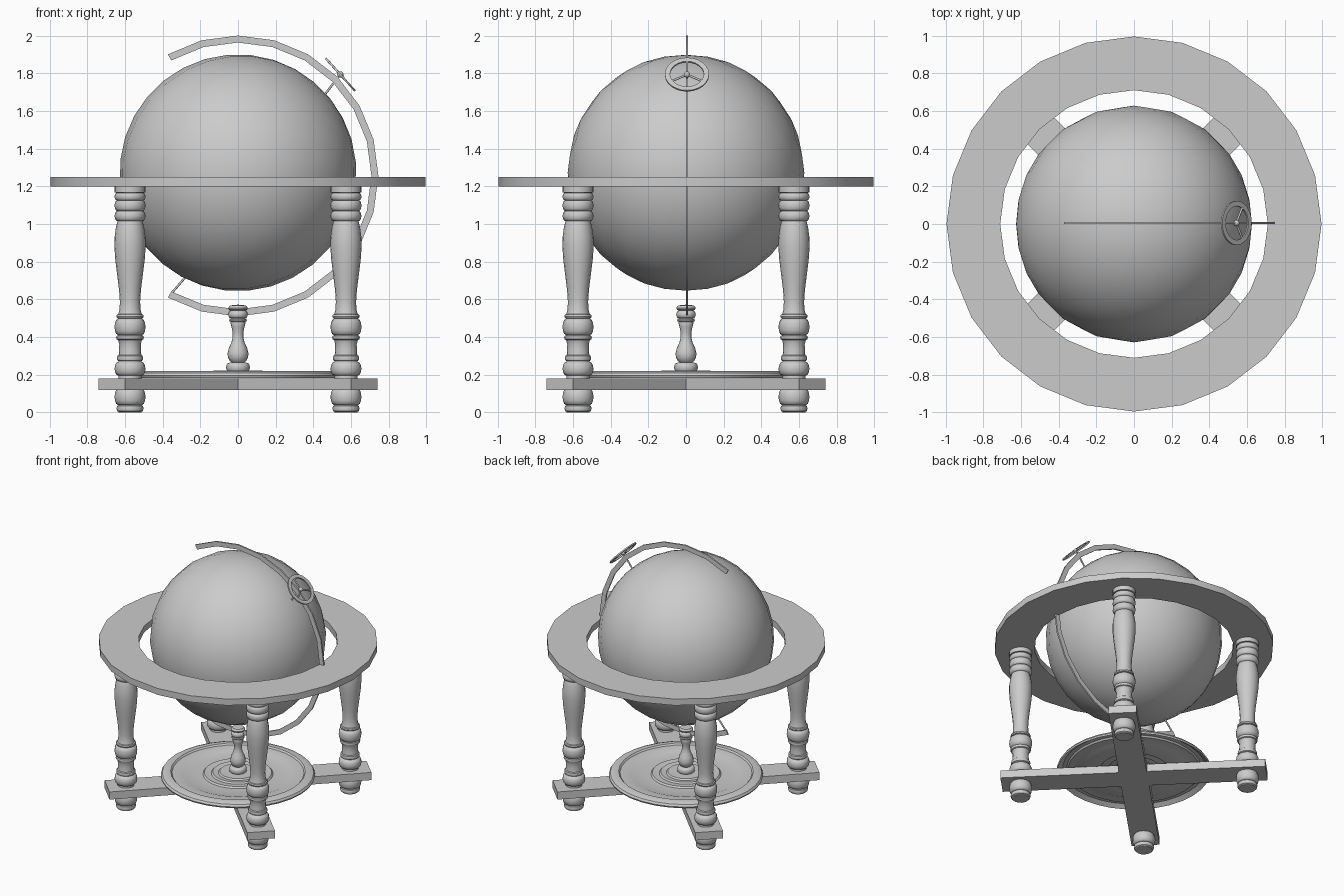
import bpy, bmesh, math
from mathutils import Vector, Matrix

cube = bpy.data.objects.get("Cube")
if cube:
    bpy.data.objects.remove(cube, do_unlink=True)

GREY = (0.6, 0.6, 0.6, 1.0)
mat = bpy.data.materials.new("plain grey")
mat.use_nodes = True
mat.diffuse_color = GREY
mat.node_tree.nodes["Principled BSDF"].inputs["Base Color"].default_value = GREY


def finish(name, bm, angle=30, matrix=None):
    """Turn a bmesh into a shaded object."""
    bmesh.ops.recalc_face_normals(bm, faces=bm.faces)
    me = bpy.data.meshes.new(name)
    bm.to_mesh(me)
    bm.free()
    me.materials.append(mat)
    ob = bpy.data.objects.new(name, me)
    bpy.context.collection.objects.link(ob)
    if matrix:
        ob.matrix_world = matrix
    bpy.ops.object.select_all(action='DESELECT')
    bpy.context.view_layer.objects.active = ob
    ob.select_set(True)
    bpy.ops.object.shade_smooth_by_angle(angle=math.radians(angle))
    return ob


def lathe(name, profile, sides, closed=False, angle=40, matrix=None):
    """Revolve (radius, z) points about z; zero radii become poles."""
    bm = bmesh.new()
    rows = []
    for r, z in profile:
        if r < 1e-5:
            rows.append([bm.verts.new((0, 0, z))] * sides)
        else:
            rows.append([bm.verts.new((r * math.cos(math.tau * i / sides),
                                       r * math.sin(math.tau * i / sides), z))
                         for i in range(sides)])
    pairs = list(zip(rows, rows[1:]))
    if closed:
        pairs.append((rows[-1], rows[0]))
    for a, b in pairs:
        for i in range(sides):
            j = (i + 1) % sides
            quad = list(dict.fromkeys([a[i], a[j], b[j], b[i]]))
            if len(quad) > 2:
                bm.faces.new(quad)
    return finish(name, bm, angle, matrix)


def bead(z0, z1, base, top, n=6):
    """Rounded turning between two heights."""
    return [(base + (top - base) * math.sin(math.pi * i / n),
             (z0 + z1) / 2 - (z1 - z0) / 2 * math.cos(math.pi * i / n))
            for i in range(n + 1)]


def prism(name, outline, z0, z1, matrix=None):
    """Extrude a flat outline along z."""
    bm = bmesh.new()
    f = bm.faces.new([bm.verts.new((x, y, z0)) for x, y in outline])
    ext = bmesh.ops.extrude_face_region(bm, geom=[f])
    bmesh.ops.translate(bm, vec=(0, 0, z1 - z0),
                        verts=[v for v in ext["geom"] if isinstance(v, bmesh.types.BMVert)])
    return finish(name, bm, 30, matrix)


def rod(name, a, b, radius, sides=8):
    """Round bar between two points."""
    a, b = Vector(a), Vector(b)
    d = b - a
    m = Matrix.Translation(a) @ d.to_track_quat('Z', 'Y').to_matrix().to_4x4()
    return lathe(name, [(0, 0), (radius, 0), (radius, d.length), (0, d.length)],
                 sides, angle=50, matrix=m)


# Globe, leaning on its axis
bm = bmesh.new()
bmesh.ops.create_uvsphere(bm, u_segments=24, v_segments=16, radius=0.628)
finish("globe", bm, 40, Matrix.Translation((0, 0, 1.272)) @ Matrix.Rotation(math.radians(40), 4, 'Y'))

# Flat horizon ring
lathe("horizon_ring", [(0.71, 1.2), (0.995, 1.2), (0.995, 1.25), (0.71, 1.25)], 24, closed=True, angle=30)

# Crossed base bars
h, e = 0.1, 0.947
cross = [(e, -h), (e, h), (h, h), (h, e), (-h, e), (-h, h),
         (-e, h), (-e, -h), (-h, -h), (-h, -e), (h, -e), (h, -h)]
prism("base_cross", cross, 0.12, 0.18, Matrix.Rotation(math.radians(45), 4, 'Z'))

# Four turned legs
leg = ([(0, 0), (0.06, 0)] + bead(0.003, 0.04, 0.06, 0.072, 4) + bead(0.04, 0.125, 0.064, 0.082)
       + [(0.06, 0.13), (0.06, 0.195)] + bead(0.195, 0.268, 0.062, 0.082)
       + bead(0.272, 0.305, 0.06, 0.07, 4)
       + [(0.058, 0.33), (0.057, 0.36), (0.062, 0.38)] + bead(0.385, 0.41, 0.064, 0.074, 4)
       + bead(0.412, 0.495, 0.066, 0.082) + bead(0.498, 0.522, 0.062, 0.073, 4)
       + [(0.055, 0.55), (0.054, 0.59), (0.058, 0.65), (0.068, 0.73), (0.078, 0.81),
          (0.083, 0.88), (0.082, 0.93), (0.075, 0.98), (0.068, 1.01)]
       + bead(1.015, 1.07, 0.066, 0.082) + bead(1.07, 1.125, 0.07, 0.082)
       + bead(1.125, 1.165, 0.07, 0.082) + [(0.082, 1.167), (0.082, 1.205), (0, 1.205)])
for y, side_y in ((-0.573, "front"), (0.573, "back")):
    for x, side_x in ((-0.573, "right"), (0.573, "left")):
        lathe(f"{side_y}_{side_x}_leg", leg, 16, matrix=Matrix.Translation((x, y, 0)))

# Shallow turned dish on the base, hollow underneath
top = [(0, 0.222), (0.13, 0.222), (0.14, 0.212), (0.18, 0.218), (0.19, 0.207), (0.24, 0.212),
       (0.25, 0.2), (0.38, 0.2), (0.4, 0.208), (0.47, 0.209), (0.48, 0.22), (0.51, 0.221),
       (0.54, 0.21), (0.55, 0.195), (0.545, 0.183)]
under = [(r, z - 0.014) for r, z in reversed(top[:-3])]
lathe("base_dish", top + under, 32, angle=25)

# Turned centre post under the meridian
post = ([(0, 0.215)] + bead(0.215, 0.263, 0.05, 0.063) + [(0.035, 0.266)]
        + [(0.045, 0.275), (0.054, 0.295), (0.055, 0.315), (0.048, 0.345), (0.035, 0.37),
           (0.028, 0.4), (0.028, 0.425), (0.035, 0.455), (0.04, 0.475)]
        + bead(0.48, 0.5, 0.038, 0.047, 4) + bead(0.5, 0.54, 0.038, 0.052)
        + [(0.048, 0.545), (0.052, 0.555), (0.042, 0.568), (0, 0.572)])
lathe("centre_post", post, 16)

# Meridian arc, open on the right
steps = [math.radians(-120 + 15 * i) for i in range(17)]
arc = ([(0.745 * math.cos(t), 0.745 * math.sin(t)) for t in steps]
       + [(0.708 * math.cos(t), 0.708 * math.sin(t)) for t in reversed(steps)])
prism("meridian_arc", arc, -0.011, 0.001,
      Matrix.Translation((0, 0, 1.255)) @ Matrix.Rotation(math.radians(90), 4, 'X'))

# Axle pins joining the arc and the globe
rod("upper_pin", (0.545, 0.005, 1.797), (0.44, 0.005, 1.66), 0.006)
rod("lower_pin", (-0.355, 0.005, 0.63), (-0.26, 0.005, 0.74), 0.006)

# Spoked dial on the upper end of the axis
dial = Matrix.Translation((0.543, 0.005, 1.793)) @ Matrix.Rotation(math.radians(48), 4, 'Y')
lathe("dial_ring", [(0.09, -0.005), (0.117, -0.005), (0.117, 0.005), (0.09, 0.005)],
      24, closed=True, angle=30, matrix=dial)
for k in range(3):
    a = math.radians(180 + 120 * k)
    end = dial @ Vector((0.095 * math.cos(a), 0.095 * math.sin(a), 0))
    rod(f"dial_spoke_{k + 1}", dial.translation, end, 0.006)
bm = bmesh.new()
bmesh.ops.create_uvsphere(bm, u_segments=12, v_segments=8, radius=0.017)
finish("dial_hub", bm, 60, dial)
